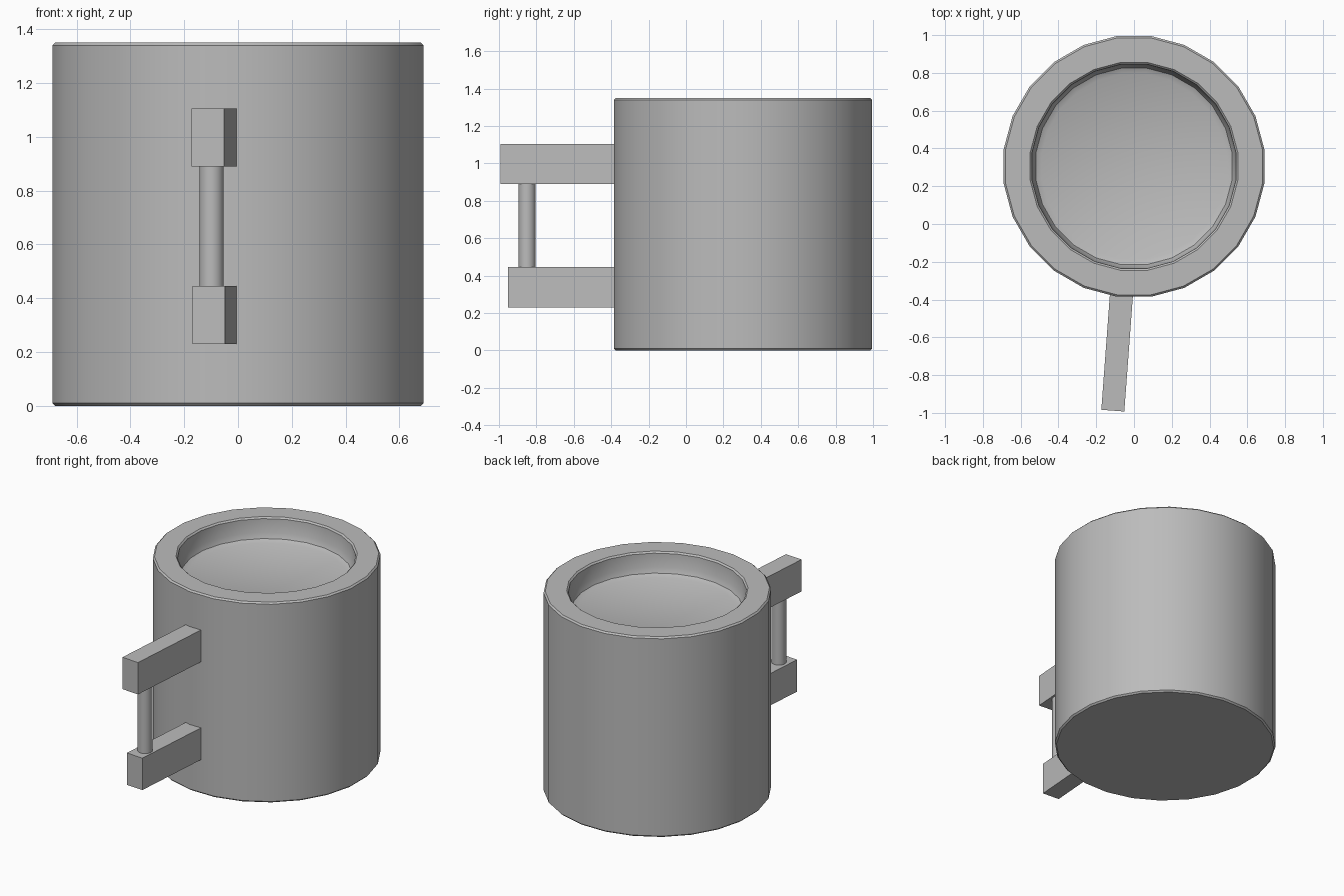
import bpy, math
from mathutils import Vector

cube = bpy.data.objects.get("Cube")
if cube:
    bpy.data.objects.remove(cube, do_unlink=True)

grey = bpy.data.materials.new("plain grey")
grey.use_nodes = True
colour = (0.5, 0.5, 0.5, 1)
grey.diffuse_color = colour
grey.node_tree.nodes["Principled BSDF"].inputs["Base Color"].default_value = colour

SIDES = 24
CENTRE = Vector((0, 0.305, 0))


def lathe(name, profile, sides):
    """Revolve (radius, z) points into a closed solid; radii are to the flats."""
    verts, faces = [], []
    grow = 1 / math.cos(math.pi / sides)
    for r, z in profile:
        for i in range(sides):
            a = 2 * math.pi * (i + 0.5) / sides
            verts.append((r * grow * math.cos(a), r * grow * math.sin(a), z))
    for k in range(len(profile) - 1):
        for i in range(sides):
            j = (i + 1) % sides
            a, b = k * sides, (k + 1) * sides
            faces.append((a + i, a + j, b + j, b + i))
    faces.append(tuple(reversed(range(sides))))
    faces.append(tuple(range(len(verts) - sides, len(verts))))
    mesh = bpy.data.meshes.new(name)
    mesh.from_pydata(verts, [], faces)
    mesh.materials.append(grey)
    obj = bpy.data.objects.new(name, mesh)
    bpy.context.collection.objects.link(obj)
    return obj


def smooth(obj):
    bpy.ops.object.select_all(action="DESELECT")
    obj.select_set(True)
    bpy.context.view_layer.objects.active = obj
    bpy.ops.object.shade_smooth_by_angle(angle=math.radians(32))


# Mug body: softened outer edges, thick rim, shallow rounded recess
body = lathe("mug_body", [
    (0.68, 0), (0.69, 0.01), (0.69, 1.34), (0.68, 1.35),
    (0.55, 1.35), (0.54, 1.34), (0.535, 1.25), (0.52, 1.215), (0.49, 1.2),
], SIDES)
body.location = CENTRE
smooth(body)

# Handle arms: square-ended bars, slightly turned, rooted inside the wall
yaw = math.atan2(-0.045, 0.605)
outward = Vector((math.sin(yaw), -math.cos(yaw), 0))
root = Vector((-0.061, -0.3, 0))
for name, length, z in (("upper_handle_arm", 0.69, 0.9975),
                        ("lower_handle_arm", 0.648, 0.3375)):
    bpy.ops.mesh.primitive_cube_add(size=1, location=root + outward * length / 2 + Vector((0, 0, z)))
    arm = bpy.context.object
    arm.name = name
    arm.rotation_euler.z = yaw
    arm.scale = (0.122, length, 0.215)
    arm.data.materials.append(grey)

# Upright grip between the arms
grip = lathe("handle_grip", [(0.045, 0.43), (0.045, 0.9)], 24)
grip.location = (-0.098, -0.85, 0)
smooth(grip)
